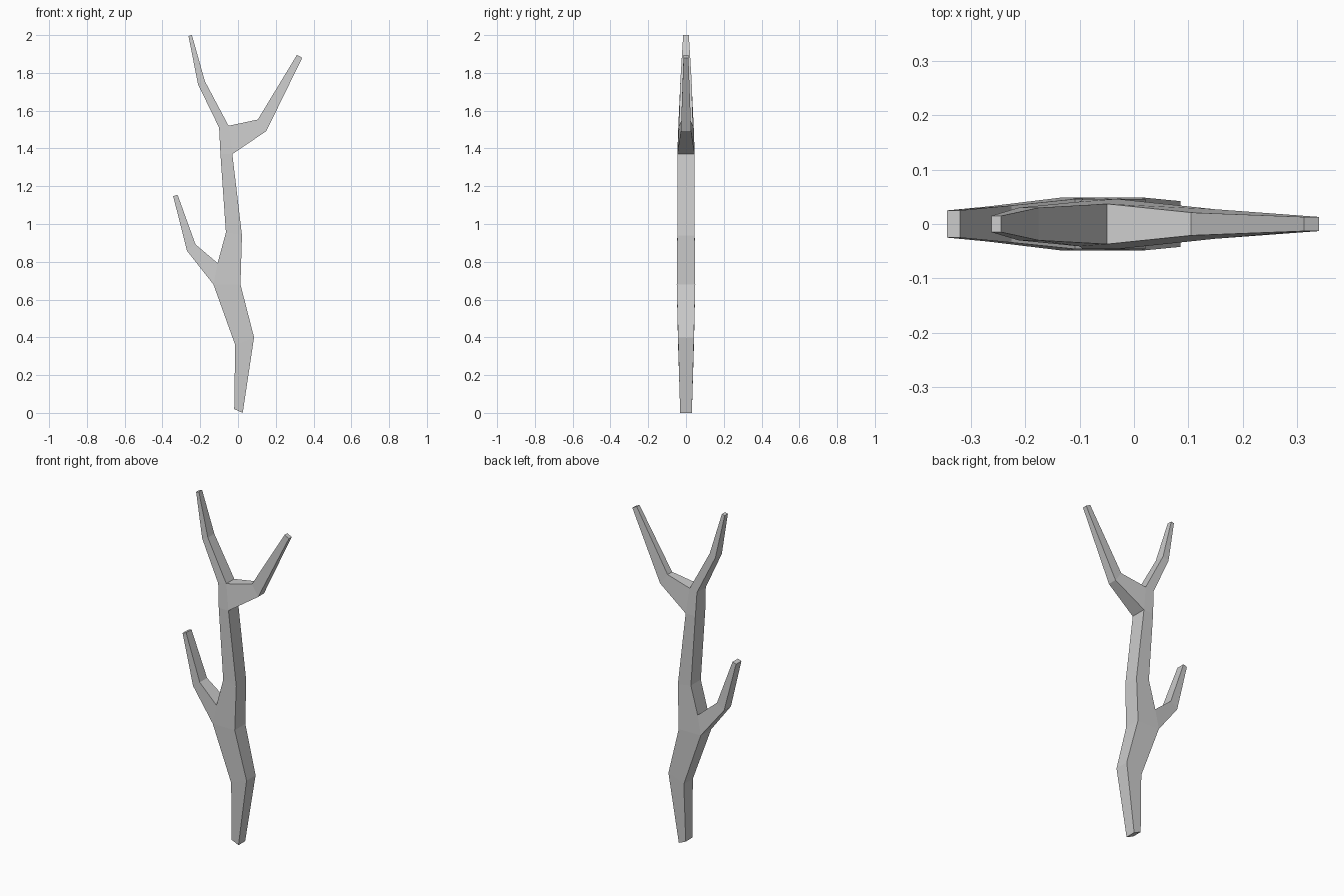
import bpy, bmesh

# Outline of the forked branch, counter-clockwise: x, z, half depth
outline = [
    (0.025, 0.0, 0.031), (0.085, 0.40, 0.042), (0.013, 0.68, 0.049),      # 0-2 trunk right
    (0.021, 0.94, 0.046), (-0.03, 1.37, 0.046),                           # 3-4
    (0.15, 1.492, 0.027), (0.34, 1.88, 0.013), (0.312, 1.895, 0.013),     # 5-7 right twig
    (0.105, 1.553, 0.021), (-0.05, 1.52, 0.037),                          # 8-9
    (-0.175, 1.755, 0.03), (-0.244, 2.0, 0.015), (-0.262, 1.995, 0.015),  # 10-12 top twig
    (-0.212, 1.74, 0.03), (-0.10, 1.51, 0.041), (-0.093, 1.37, 0.046),    # 13-15
    (-0.064, 0.955, 0.046), (-0.108, 0.793, 0.046),                       # 16-17 lower crotch
    (-0.225, 0.892, 0.034), (-0.32, 1.155, 0.025), (-0.343, 1.147, 0.025),  # 18-20 low twig
    (-0.27, 0.858, 0.032), (-0.13, 0.68, 0.049),                          # 21-22
    (-0.015, 0.36, 0.042), (-0.02, 0.02, 0.031),                          # 23-24 trunk left
]
# Sections of the flat front, as outline indices
sections = [
    (24, 0, 1, 23), (23, 1, 2, 22), (22, 2, 3, 16, 17), (16, 3, 4, 15),
    (15, 4, 9, 14), (4, 5, 8, 9), (5, 6, 7, 8),
    (14, 9, 10, 13), (13, 10, 11, 12),
    (22, 17, 18, 21), (21, 18, 19, 20),
]

bm = bmesh.new()
front = [bm.verts.new((x, -d, z)) for x, z, d in outline]
back = [bm.verts.new((x, d, z)) for x, z, d in outline]
for s in sections:
    bm.faces.new([front[i] for i in s])
    bm.faces.new([back[i] for i in reversed(s)])
# Side walls
for i in range(len(outline)):
    j = (i + 1) % len(outline)
    bm.faces.new((front[j], front[i], back[i], back[j]))
bmesh.ops.recalc_face_normals(bm, faces=bm.faces)

mesh = bpy.data.meshes.new("forked_branch")
bm.to_mesh(mesh)
bm.free()
bpy.context.collection.objects.link(bpy.data.objects.new("forked_branch", mesh))
